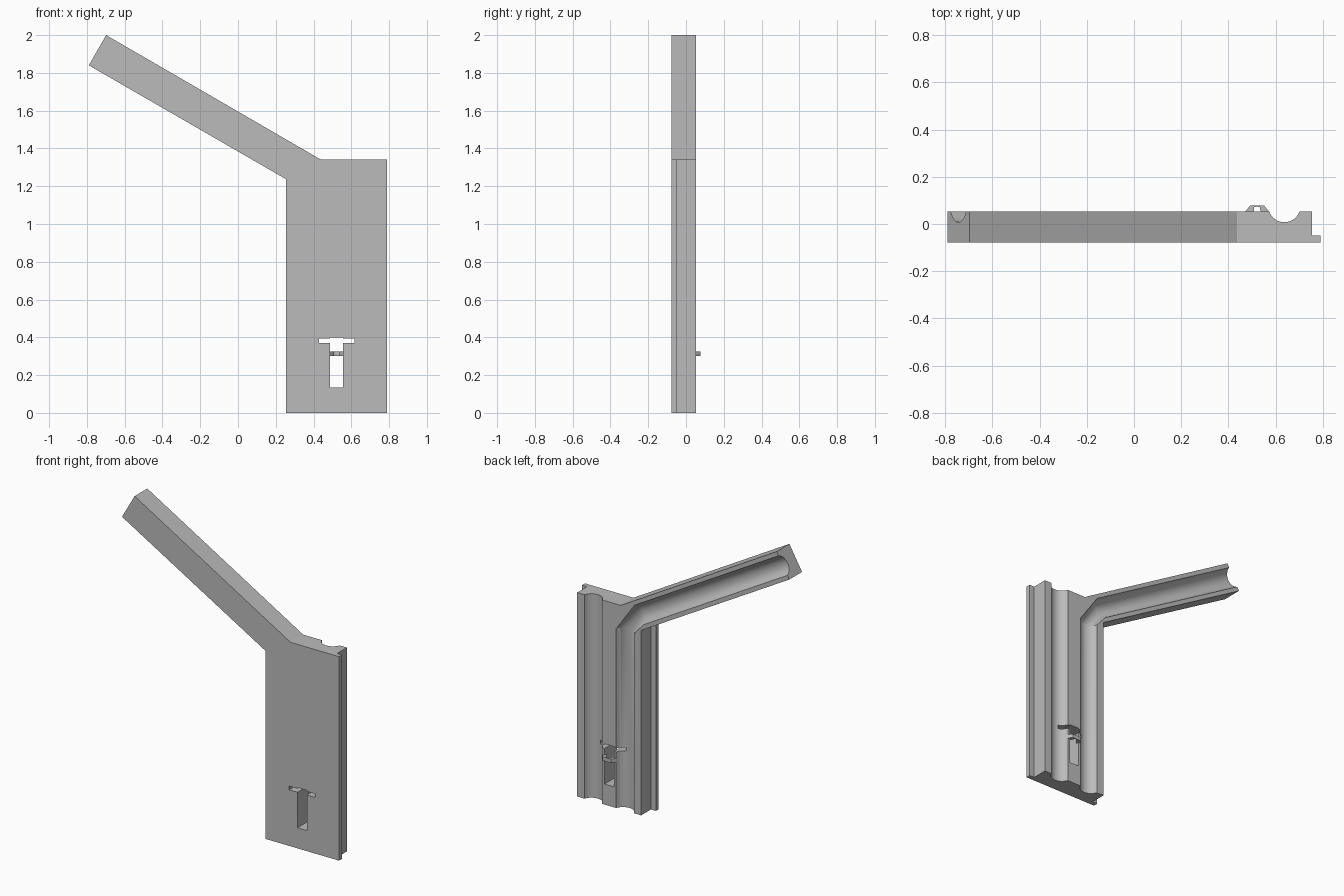
import bpy
import bmesh
import math
from mathutils import Vector

if "Cube" in bpy.data.objects:
    bpy.data.objects.remove(bpy.data.objects["Cube"], do_unlink=True)

FRONT, LIP, BACK = -0.078, -0.048, 0.054
CENTRE, HALF, RABBET = 0.5215, 0.2685, 0.036
TOP, OPEN = 1.342, 0.2

grey = bpy.data.materials.new("plain_grey")
grey.use_nodes = True
grey.diffuse_color = (0.5, 0.5, 0.5, 1)
grey.node_tree.nodes["Principled BSDF"].inputs["Base Color"].default_value = (0.5, 0.5, 0.5, 1)


def loft(name, rings):
    """Solid skinned through matching rings of points."""
    bm = bmesh.new()
    loops = [[bm.verts.new(p) for p in ring] for ring in rings]
    n = len(loops[0])
    for a, b in zip(loops, loops[1:]):
        for i in range(n):
            j = (i + 1) % n
            bm.faces.new((a[i], a[j], b[j], b[i]))
    bm.faces.new(loops[0])
    bm.faces.new(loops[-1])
    bmesh.ops.recalc_face_normals(bm, faces=bm.faces)
    mesh = bpy.data.meshes.new(name)
    bm.to_mesh(mesh)
    bm.free()
    mesh.materials.append(grey)
    obj = bpy.data.objects.new(name, mesh)
    bpy.context.collection.objects.link(obj)
    return obj


def prism(name, outline, y0, y1):
    """Extrude an x-z outline along y."""
    return loft(name, [[(x, y, z) for x, z in outline] for y in (y0, y1)])


def box_outline(x0, x1, z0, z1):
    return [(x0, z0), (x1, z0), (x1, z1), (x0, z1)]


def groove_ring(centre, across):
    """Round-bottomed cross-section, open towards the back."""
    radius, mid_y, steps = 0.068, 0.0755, 28
    section = [(-radius, OPEN)]
    for i in range(steps + 1):
        t = math.pi * i / steps
        section.append((-radius * math.cos(t), mid_y - radius * math.sin(t)))
    section.append((radius, OPEN))
    c, d = Vector((centre[0], 0, centre[1])), Vector((across[0], 0, across[1]))
    return [c + d * s + Vector((0, y, 0)) for s, y in section]


# Upright panel with the slanted arm
left, right = CENTRE - HALF, CENTRE + HALF
panel = prism("panel_and_arm", [
    (left, 0), (right, 0), (right, TOP), (0.437, TOP),
    (-0.698, 2.0), (-0.79, 1.84), (left, 1.238)], FRONT, BACK)

# Rabbets leave a thin lip along both long edges
inner = left + RABBET
cutters = [
    prism("right_rabbet", box_outline(right - RABBET, 1, -0.1, 1.5), LIP, OPEN),
    prism("left_rabbet", [(0.2, -0.1), (inner, -0.1), (inner, 1.217),
                          (left, 1.238), (0.2, 1.238)], LIP, OPEN),
]

# Straight groove, and a bent groove that continues up the arm
x_axis, slant = (1, 0), (0.5, math.sqrt(0.75))
offset = 0.1155
cutters.append(loft("straight_groove", [
    groove_ring((CENTRE + offset, z), x_axis) for z in (-0.1, 1.5)]))
bend = CENTRE - offset
start, end = (0.305, 1.314), (-0.744, 1.92)
beyond = (end[0] - 0.0866, end[1] + 0.05)
cutters.append(loft("bent_groove", [
    groove_ring((bend, -0.1), x_axis), groove_ring((bend, 1.18), x_axis),
    groove_ring(start, slant), groove_ring(beyond, slant)]))

# T-shaped through slot
cutters.append(prism("slot", box_outline(CENTRE - 0.034, CENTRE + 0.034, 0.135, 0.4), -OPEN, OPEN))
cutters.append(prism("cross_slot", box_outline(CENTRE - 0.094, CENTRE + 0.094, 0.369, 0.393), -OPEN, OPEN))

bpy.context.view_layer.objects.active = panel
for cutter in cutters:
    cutter.hide_render = True
    mod = panel.modifiers.new(cutter.name, "BOOLEAN")
    mod.operation = "DIFFERENCE"
    mod.solver = "EXACT"
    mod.object = cutter
    bpy.ops.object.modifier_apply(modifier=mod.name)
for cutter in cutters:
    bpy.data.objects.remove(cutter, do_unlink=True)

# Small arched bridge across the slot
half = [(0.012, 0.071), (0.014, 0.056), (0.035, 0.034), (0.05, 0.053), (0.03, 0.078)]
profile = [(0, 0.074)] + half + [(-x, y) for x, y in reversed(half)]
bridge = loft("slot_bridge", [
    [(CENTRE + x, y, z) for x, y in profile] for z in (0.3, 0.325)])

bpy.ops.object.select_all(action="DESELECT")
panel.select_set(True)
bpy.context.view_layer.objects.active = panel
bpy.ops.object.shade_smooth_by_angle(angle=math.radians(25))
